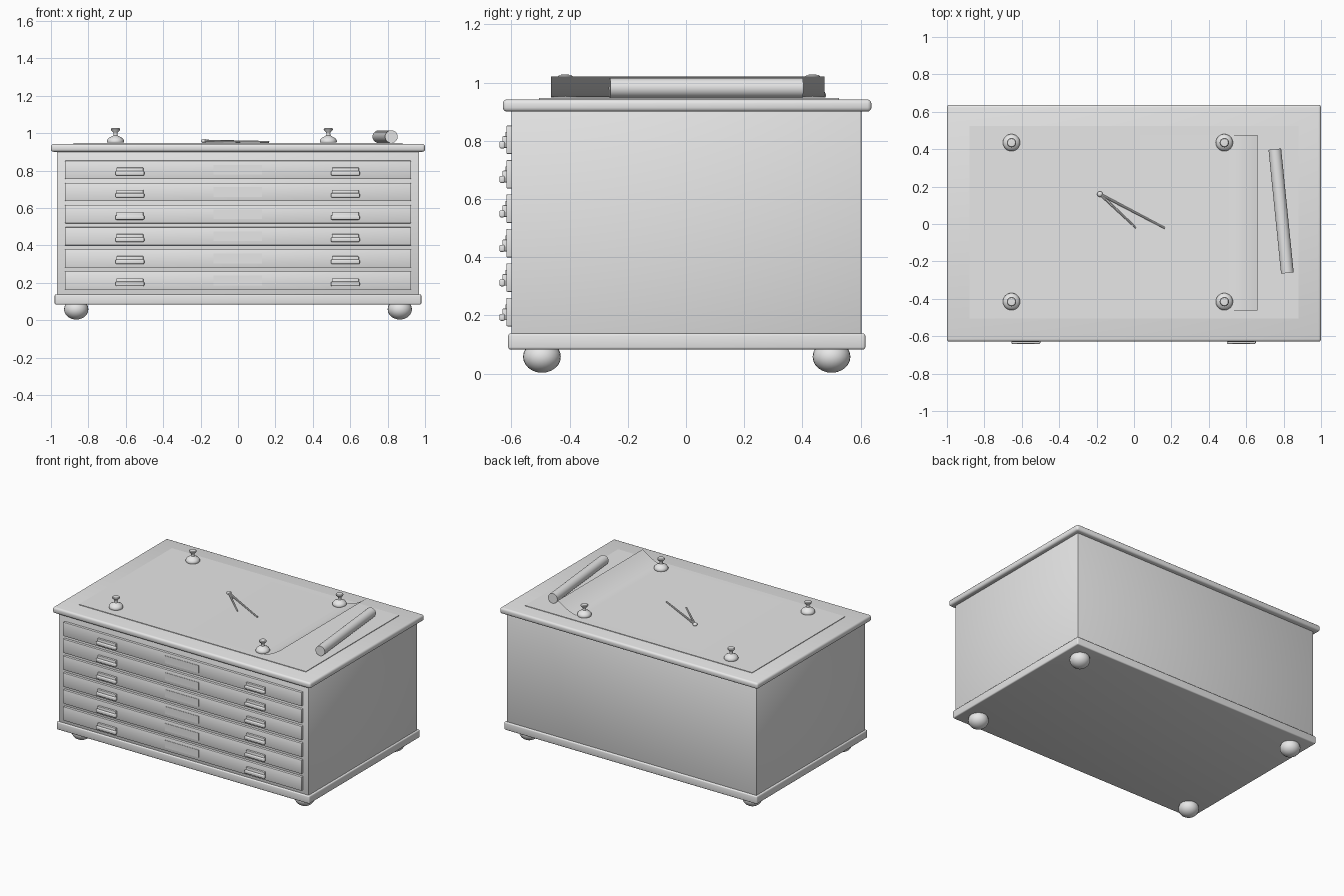
import bpy, bmesh, math
from mathutils import Vector

if "Cube" in bpy.data.objects:
    bpy.data.objects.remove(bpy.data.objects["Cube"])

grey = bpy.data.materials.new("plain grey")
grey.diffuse_color = (0.8, 0.8, 0.8, 1)
grey.use_nodes = True
grey.node_tree.nodes["Principled BSDF"].inputs["Base Color"].default_value = grey.diffuse_color


def finish(name, bm, smooth=True):
    me = bpy.data.meshes.new(name)
    bmesh.ops.recalc_face_normals(bm, faces=bm.faces)
    bm.to_mesh(me)
    bm.free()
    me.materials.append(grey)
    ob = bpy.data.objects.new(name, me)
    bpy.context.collection.objects.link(ob)
    if smooth:
        bpy.ops.object.select_all(action='DESELECT')
        ob.select_set(True)
        bpy.context.view_layer.objects.active = ob
        bpy.ops.object.shade_smooth_by_angle(angle=math.radians(40))
    return ob


def box(name, lo, hi, bevel=0.0, segments=3):
    lo, hi = Vector(lo), Vector(hi)
    bm = bmesh.new()
    bmesh.ops.create_cube(bm, size=1)
    for v in bm.verts:
        v.co = Vector([c * s for c, s in zip(v.co, hi - lo)]) + (lo + hi) / 2
    if bevel:
        bmesh.ops.bevel(bm, geom=bm.edges[:], offset=bevel, segments=segments,
                        profile=0.5, affect='EDGES')
    return finish(name, bm)


def lathe(name, profile, at, steps=24):
    bm = bmesh.new()
    vs = [bm.verts.new((r, 0, z)) for r, z in profile]
    es = [bm.edges.new(p) for p in zip(vs, vs[1:])]
    bmesh.ops.spin(bm, geom=vs + es, axis=(0, 0, 1), cent=(0, 0, 0),
                   angle=math.tau, steps=steps)
    bmesh.ops.remove_doubles(bm, verts=bm.verts, dist=1e-5)
    bmesh.ops.translate(bm, verts=bm.verts, vec=at)
    return finish(name, bm)


def rod(name, a, b, r1, r2, sides):
    a, b = Vector(a), Vector(b)
    bm = bmesh.new()
    bmesh.ops.create_cone(bm, cap_ends=True, segments=sides, radius1=r1,
                          radius2=r2, depth=(b - a).length)
    rot = (b - a).to_track_quat('Z', 'Y')
    for v in bm.verts:
        v.co = rot @ v.co + (a + b) / 2
    return finish(name, bm)


def ball(name, at, rx, rz):
    n = 12
    pts = [(rx * math.sin(math.pi * i / n), -rz * math.cos(math.pi * i / n))
           for i in range(n + 1)]
    return lathe(name, pts, at)


# Cabinet
box("cabinet_body", (-0.968, -0.6, 0.12), (0.968, 0.603, 0.91), 0.004, 2)
box("plinth", (-0.98, -0.611, 0.083), (0.98, 0.616, 0.138), 0.008)
box("table_top", (-1, -0.629, 0.9), (1, 0.637, 0.942), 0.014)
for x in (-0.865, 0.865):
    for y in (-0.495, 0.5):
        ball("bun_foot", (x, y, 0.058), 0.065, 0.055)

# Drawers with cup pulls and label plates
for i in range(6):
    z = 0.2115 + i * 0.1184
    box("drawer_front", (-0.925, -0.617, z - 0.049), (0.925, -0.59, z + 0.049), 0.004, 2)
    box("label_plate", (-0.132, -0.6195, z - 0.026), (0.128, -0.612, z + 0.026))
    for x in (-0.578, 0.574):
        box("pull_hood", (x - 0.072, -0.631, z - 0.028), (x + 0.072, -0.612, z + 0.012), 0.004, 2)
        box("pull_lip", (x - 0.077, -0.641, z - 0.03), (x + 0.077, -0.622, z - 0.006), 0.006, 3)

# Desk mat
box("desk_mat", (-0.88, -0.505, 0.94), (0.88, 0.525, 0.946))

# Paper sheet with its right end curling up
bm = bmesh.new()
xs = [-0.7, 0.5] + [0.5 + 0.16 * k / 10 for k in range(1, 11)]
rows = []
for x in xs:
    t = max(0, (x - 0.5) / 0.16)
    z = 0.949 + 0.071 * t ** 1.7
    rows.append([bm.verts.new((x, y, z)) for y in (-0.463, 0.475)])
for a, b in zip(rows, rows[1:]):
    bm.faces.new((a[0], b[0], b[1], a[1]))
finish("paper_sheet", bm)

# Paperweights on the sheet corners
weight = [(0, 0), (0.044, 0), (0.046, 0.006), (0.044, 0.015), (0.036, 0.025),
          (0.022, 0.032), (0.012, 0.038), (0.010, 0.047), (0.013, 0.056),
          (0.023, 0.066), (0.025, 0.072), (0.021, 0.077), (0, 0.079)]
for x in (-0.655, 0.483):
    for y in (-0.415, 0.435):
        lathe("paperweight", weight, (x, y, 0.949))

# Rolled chart
rod("rolled_chart", (0.753, 0.4, 0.981), (0.82, -0.262, 0.981), 0.034, 0.034, 24)

# Drawing dividers
pivot = (-0.182, 0.16, 0.958)
ball("divider_pivot", pivot, 0.015, 0.011)
for tip in ((0.012, -0.022, 0.953), (0.165, -0.022, 0.953)):
    rod("divider_leg", pivot, tip, 0.007, 0.005, 8)
